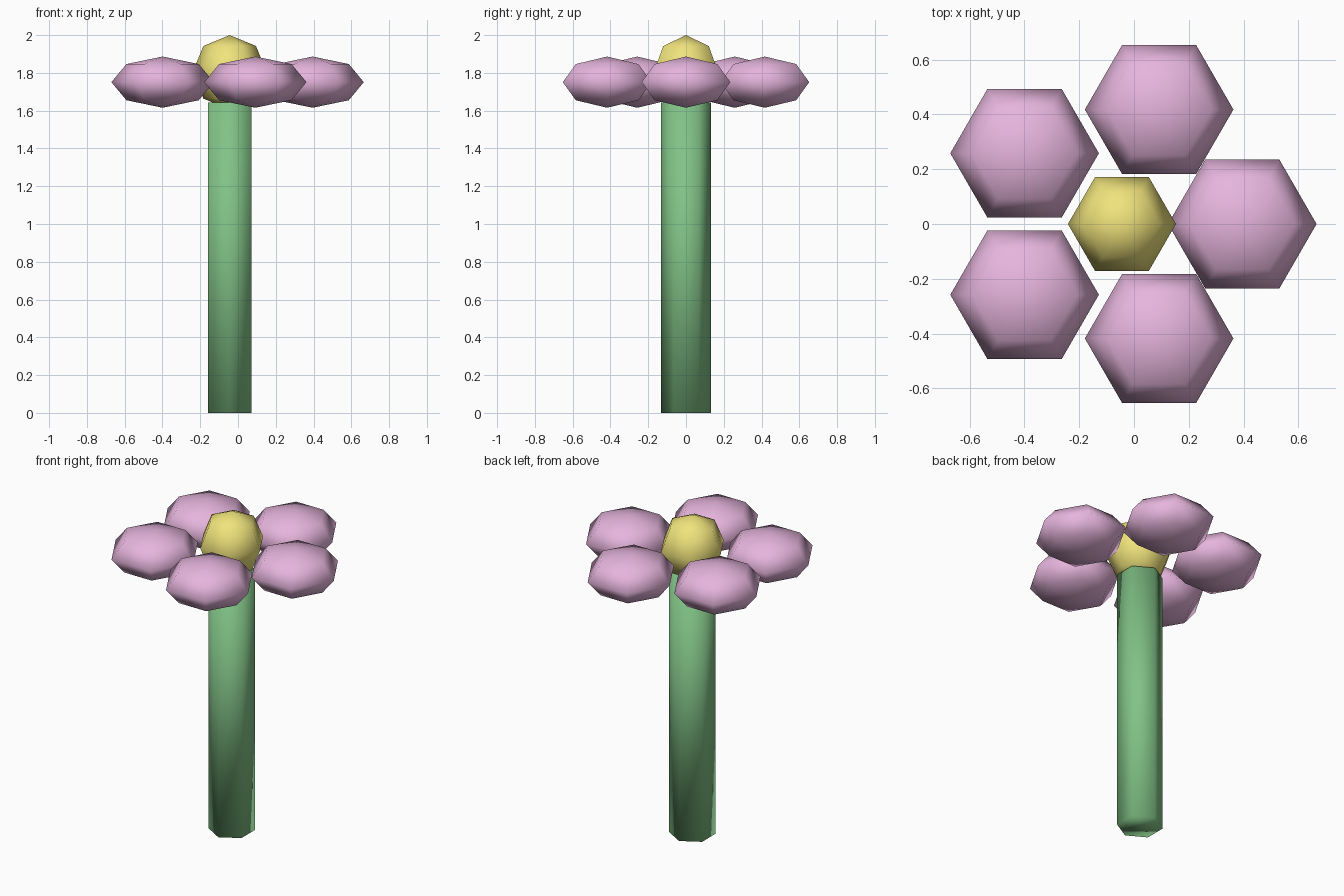
import bpy, math

if "Cube" in bpy.data.objects:
    bpy.data.objects.remove(bpy.data.objects["Cube"])

CX = -0.044            # flower axis
SIDES = 6


def material(name, rgb):
    m = bpy.data.materials.new(name)
    m.diffuse_color = (*rgb, 1)
    m.use_nodes = True
    m.node_tree.nodes["Principled BSDF"].inputs["Base Color"].default_value = m.diffuse_color
    return m


def finish(name, mat):
    ob = bpy.context.object
    ob.name = name
    ob.data.materials.append(mat)
    bpy.ops.object.transform_apply(location=False, rotation=True, scale=True)
    bpy.ops.object.shade_smooth()
    return ob


def ball(name, loc, radius, flatten, mat):
    # low-poly ball with corners pointing along y
    bpy.ops.mesh.primitive_uv_sphere_add(segments=SIDES, ring_count=4, radius=radius,
                                         location=loc, rotation=(0, 0, math.pi / 2))
    bpy.context.object.scale.z = flatten
    return finish(name, mat)


green = material("stem_green", (0.22, 0.54, 0.24))
yellow = material("centre_yellow", (0.87, 0.77, 0.20))
pink = material("petal_pink", (0.79, 0.46, 0.72))

# Stem: six-sided column
H = 1.643
bpy.ops.mesh.primitive_cylinder_add(vertices=SIDES, radius=0.132, depth=H,
                                    location=(CX, 0, H / 2))
finish("stem", green)

# Flower centre
ball("flower_centre", (CX, 0, 1.803), 0.197, 1.0, yellow)

# Ring of five flattened petals
for i in range(5):
    a = math.tau * i / 5
    ball(f"petal_{i + 1}", (CX + 0.439 * math.cos(a), 0.439 * math.sin(a), 1.751),
         0.271, 0.5, pink)
